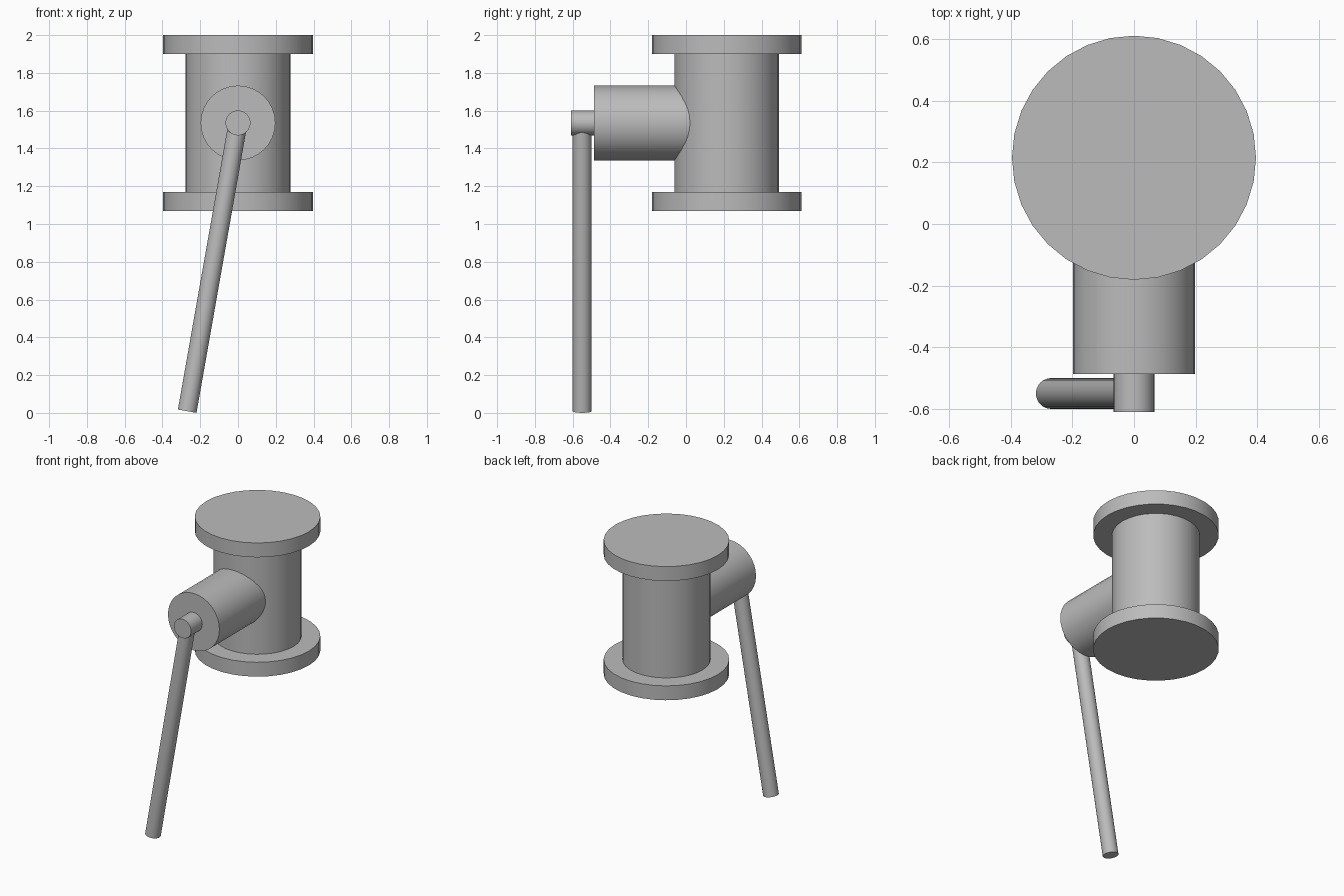
import bpy
import math
from mathutils import Vector

if "Cube" in bpy.data.objects:
    bpy.data.objects.remove(bpy.data.objects["Cube"], do_unlink=True)

# Single plain metal colour
metal = bpy.data.materials.new("grey metal")
metal.use_nodes = True
GREY = (0.5, 0.5, 0.5, 1)
metal.diffuse_color = GREY
metal.node_tree.nodes["Principled BSDF"].inputs["Base Color"].default_value = GREY


def rod(name, start, end, radius):
    """Smooth capped cylinder running between two points."""
    start, end = Vector(start), Vector(end)
    axis = end - start
    bpy.ops.mesh.primitive_cylinder_add(
        vertices=32, radius=radius, depth=axis.length, location=(start + end) / 2)
    obj = bpy.context.object
    obj.name = name
    obj.rotation_euler = axis.to_track_quat("Z", "Y").to_euler()
    obj.data.materials.append(metal)
    bpy.ops.object.shade_smooth_by_angle(angle=math.radians(30))
    return obj


BODY_Y = 0.215
STEM_Z = 1.535
LEVER_Y = -0.55

# Upright body with a flange at each end
rod("body", (0, BODY_Y, 1.1), (0, BODY_Y, 1.95), 0.277)
rod("lower_flange", (0, BODY_Y, 1.07), (0, BODY_Y, 1.17), 0.396)
rod("upper_flange", (0, BODY_Y, 1.9), (0, BODY_Y, 2.0), 0.396)

# Side stem reaching forward from the body, with the pivot pin on its end
rod("stem", (0, BODY_Y, STEM_Z), (0, -0.487, STEM_Z), 0.198)
rod("pivot_pin", (0, -0.4, STEM_Z), (0, -0.61, STEM_Z), 0.066)

# Long lever hanging from the pin at a slant
rod("lever", (0, LEVER_Y, STEM_Z), (-0.269, LEVER_Y, 0.009), 0.05)
